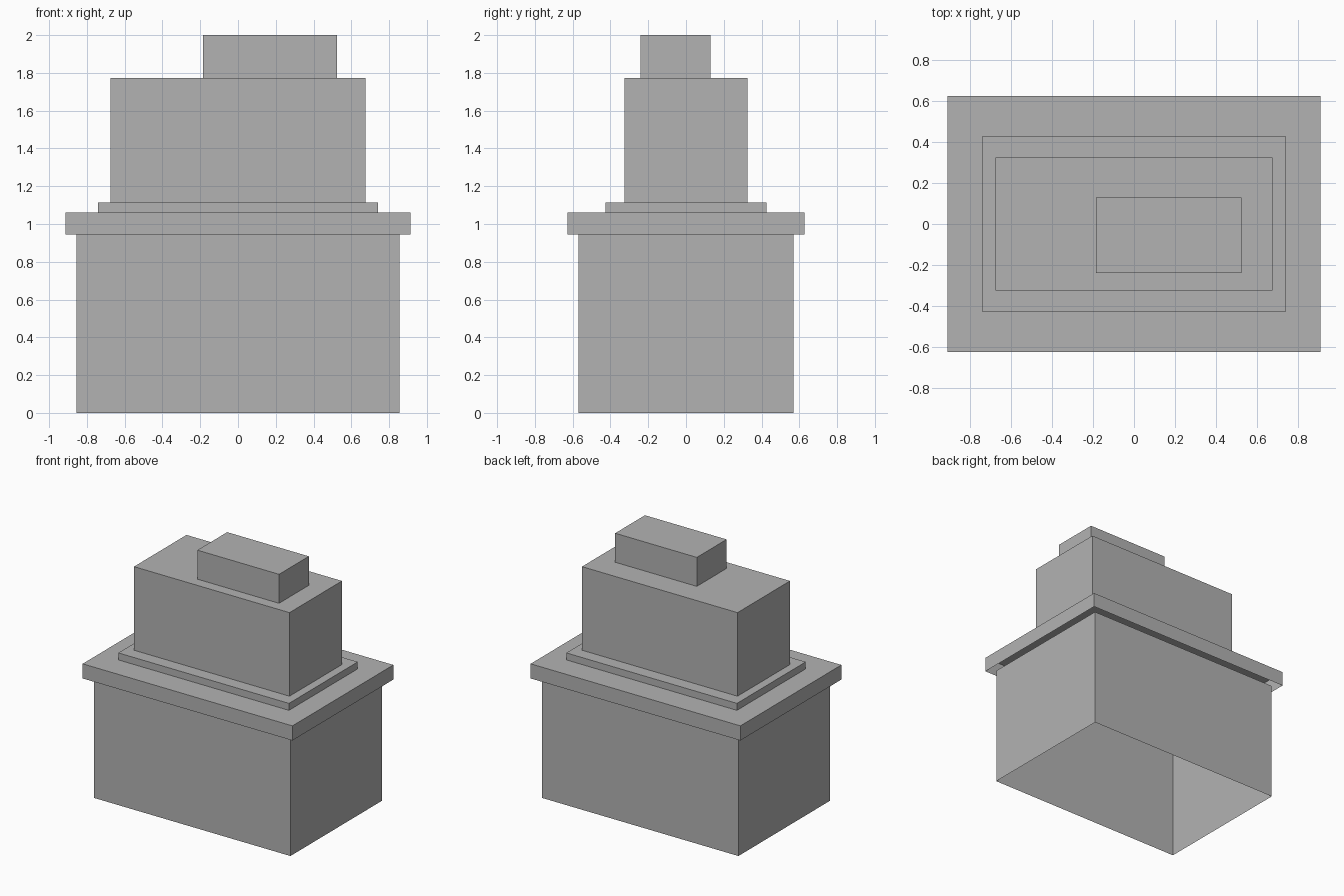
import bpy
import bmesh
from mathutils import Matrix, Vector

cube = bpy.data.objects.get("Cube")
if cube:
    bpy.data.objects.remove(cube, do_unlink=True)

# One plain grey for the whole building
grey = bpy.data.materials.new("plain grey")
grey.use_nodes = True
colour = (0.45, 0.45, 0.45, 1.0)
grey.diffuse_color = colour
grey.node_tree.nodes["Principled BSDF"].inputs["Base Color"].default_value = colour


def open_block(name, low, high):
    """Box shell between two corners, with a roof but no floor."""
    low, high = Vector(low), Vector(high)
    place = Matrix.Translation((low + high) / 2) @ Matrix.Diagonal((*(high - low), 1))
    bm = bmesh.new()
    bmesh.ops.create_cube(bm, size=1, matrix=place)
    bm.normal_update()
    floor = [f for f in bm.faces if f.normal.z < -0.5]
    bmesh.ops.delete(bm, geom=floor, context="FACES_ONLY")
    mesh = bpy.data.meshes.new(name)
    bm.to_mesh(mesh)
    bm.free()
    mesh.materials.append(grey)
    obj = bpy.data.objects.new(name, mesh)
    bpy.context.collection.objects.link(obj)
    return obj


# Centred tiers: name, half width, half depth, top height
tiers = [
    ("base_walls", 0.855, 0.57, 0.945),
    ("overhanging_ledge", 0.912, 0.627, 1.06),
    ("plinth", 0.742, 0.427, 1.115),
    ("upper_walls", 0.676, 0.326, 1.772),
]
bottom = 0
for name, x, y, top in tiers:
    open_block(name, (-x, -y, bottom), (x, y, top))
    bottom = top

# Off-centre block on the roof
open_block("roof_block", (-0.185, -0.24, bottom), (0.525, 0.13, 2))
